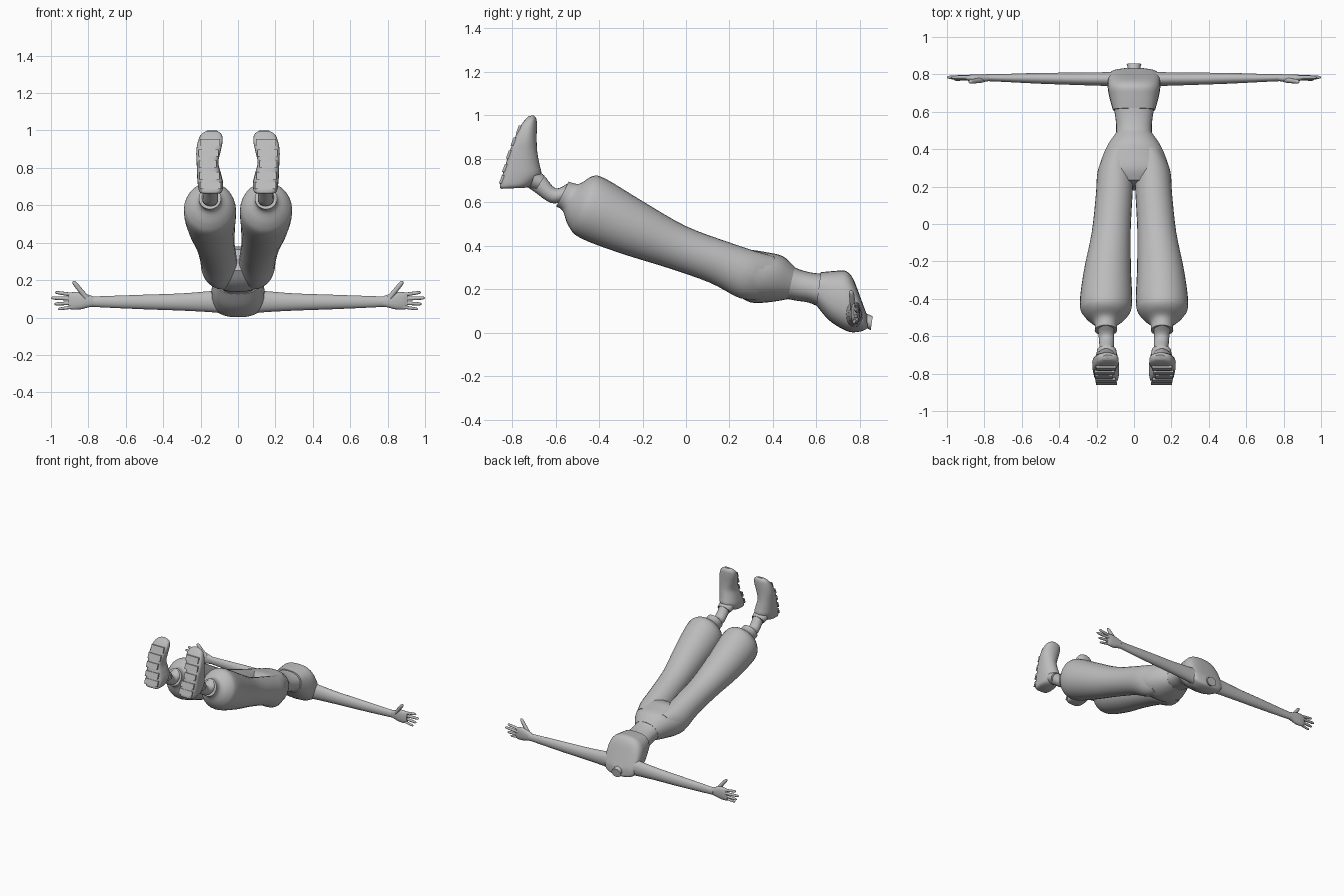
import bpy, bmesh, math
from mathutils import Vector as V

grey = bpy.data.materials.new("plain_grey")
grey.diffuse_color = (0.5, 0.5, 0.5, 1)


def finish(name, bm, mirror, angle=40):
    bmesh.ops.recalc_face_normals(bm, faces=bm.faces[:])
    me = bpy.data.meshes.new(name)
    bm.to_mesh(me)
    bm.free()
    ob = bpy.data.objects.new(name, me)
    bpy.context.collection.objects.link(ob)
    me.materials.append(grey)
    bpy.ops.object.select_all(action='DESELECT')
    ob.select_set(True)
    bpy.context.view_layer.objects.active = ob
    bpy.ops.object.shade_smooth_by_angle(angle=math.radians(angle))
    if mirror:
        ob.modifiers.new("mirror", 'MIRROR').use_mirror_merge = False
    return ob


def spline(a, b, c, d, t):
    return 0.5 * (2 * b + (c - a) * t + (2 * a - 5 * b + 4 * c - d) * t * t
                  + (3 * b - a - 3 * c + d) * t ** 3)


def loft(name, secs, mirror=False, power=2.0, low_power=None, n=28, steps=4):
    """Skin a row of oval sections, each given as centre, half-axis u, half-axis v."""
    rows = []
    for i in range(len(secs) - 1):
        q = [secs[max(i - 1, 0)], secs[i], secs[i + 1], secs[min(i + 2, len(secs) - 1)]]
        for s in range(steps):
            rows.append([spline(*[k[j] for k in q], s / steps) for j in range(3)])
    rows.append(secs[-1])
    bm = bmesh.new()
    rings = []
    for c, u, v in rows:
        ring = []
        for k in range(n):
            a = 2 * math.pi * k / n
            co, si = math.cos(a), math.sin(a)
            p = 2 / (low_power if low_power and si < 0 else power)
            ring.append(bm.verts.new(c + u * math.copysign(abs(co) ** p, co)
                                     + v * math.copysign(abs(si) ** p, si)))
        rings.append(ring)
    for a, b in zip(rings, rings[1:]):
        for k in range(n):
            bm.faces.new((a[k], a[(k + 1) % n], b[(k + 1) % n], b[k]))
    bm.faces.new(rings[0])
    bm.faces.new(rings[-1])
    return finish(name, bm, mirror)


def slab(x, hw, ty, tz, by, bz):
    """Section from its side profile: upper point, lower point, middle x, half width."""
    t, b = V((x, ty, tz)), V((x, by, bz))
    return (t + b) / 2, V((hw, 0, 0)), (t - b) / 2


def finger(name, a, b, r):
    a, b = V(a), V(b)
    d = (b - a).normalized()
    side = V((0, 1, 0))
    up = d.cross(side).normalized()
    prof = [(0, 1.1), (.45, 1), (.8, .92), (.94, .7), (1, .2)]
    return loft(name, [(a.lerp(b, t), side * r * k, up * r * k) for t, k in prof],
                True, n=12, steps=2)


# Trousers: two flared legs and the hip part
loft("trouser_leg", [slab(*s) for s in [
    (.15, .060, -.540, .695, -.597, .580),
    (.15, .064, -.490, .685, -.567, .560),
    (.15, .115, -.430, .720, -.540, .490),
    (.15, .140, -.370, .708, -.485, .435),
    (.142, .126, -.200, .605, -.300, .365),
    (.122, .104, .000, .490, -.090, .300),
    (.106, .098, .200, .415, .110, .230),
    (.098, .096, .320, .375, .245, .160),
    (.08, .075, .410, .350, .340, .150)]], True)
loft("trouser_hips", [slab(*s) for s in [
    (0, .11, .235, .365, .180, .250),
    (0, .19, .295, .380, .225, .185),
    (0, .178, .370, .370, .295, .140),
    (0, .145, .445, .352, .380, .140),
    (0, .098, .500, .303, .467, .154)]], power=2.2)

# Waist, shirt and neck
loft("waist", [slab(*s) for s in [
    (0, .097, .490, .305, .460, .156),
    (0, .095, .530, .288, .510, .147),
    (0, .100, .580, .276, .565, .138),
    (0, .110, .640, .270, .620, .115)]], power=2.2)
loft("shirt", [slab(*s) for s in [
    (0, .113, .620, .278, .600, .125),
    (0, .130, .685, .284, .655, .060),
    (0, .140, .735, .284, .710, .022),
    (0, .140, .768, .250, .755, .003),
    (0, .134, .798, .175, .795, .004),
    (0, .110, .822, .110, .822, .012),
    (0, .045, .832, .085, .835, .022)]], power=2.6)
loft("neck", [slab(*s) for s in [
    (0, .050, .810, .095, .810, .015),
    (0, .034, .835, .086, .830, .020),
    (0, .040, .859, .076, .850, .012)]], n=20)

# Arms and palms run along x
def across(x, y, z, ry, rz):
    return V((x, y, z)), V((0, ry, 0)), V((0, 0, rz))

loft("arm", [across(*s) for s in [
    (.09, .775, .085, .042, .062), (.15, .775, .085, .037, .056),
    (.30, .776, .083, .033, .046), (.50, .779, .083, .029, .039),
    (.70, .781, .084, .021, .031), (.79, .783, .085, .019, .027)]], True)
loft("palm", [across(*s) for s in [
    (.77, .783, .085, .018, .026), (.80, .780, .088, .020, .034),
    (.84, .779, .090, .021, .046), (.88, .781, .089, .017, .047),
    (.905, .782, .089, .010, .042)]], True, power=2.4, n=20)

# Fingers and thumb
for name, a, b, r in [
        ("index_finger", (.88, .784, .121), (.978, .784, .135), .0095),
        ("middle_finger", (.88, .787, .100), (1.0, .784, .105), .010),
        ("ring_finger", (.88, .784, .078), (.982, .780, .072), .0095),
        ("little_finger", (.87, .778, .058), (.962, .772, .045), .0085),
        ("thumb", (.81, .770, .105), (.882, .760, .194), .013)]:
    finger(name, a, b, r)

# Ankles
loft("ankle", [slab(*s) for s in [
    (.15, .044, -.540, .690, -.570, .600),
    (.147, .041, -.600, .664, -.625, .598),
    (.145, .038, -.660, .730, -.700, .650),
    (.145, .036, -.720, .755, -.745, .680)]], True, n=20)

# Shoes point upward with the sole towards the front
loft("shoe", [slab(x, hw, ty, z + dz, by, z) for x, hw, ty, z, dz, by in [
    (.146, .045, -.735, .662, .005, -.848),
    (.146, .062, -.705, .672, .010, -.857),
    (.148, .068, -.667, .715, .012, -.848),
    (.155, .064, -.674, .765, .010, -.832),
    (.163, .058, -.684, .825, .005, -.815),
    (.158, .065, -.687, .885, .005, -.792),
    (.148, .066, -.686, .940, .005, -.768),
    (.142, .054, -.688, .978, .005, -.742),
    (.140, .028, -.700, .996, .004, -.725)]], True, low_power=4)
loft("shoe_collar", [slab(*s) for s in [
    (.146, .050, -.650, .722, -.690, .655),
    (.146, .058, -.690, .745, -.720, .664)]], True, n=20)

# Tread bars across each sole
bm = bmesh.new()
for x, y, z, hw in [(.147, -.848, .705, .055), (.152, -.834, .758, .054),
                    (.162, -.816, .820, .047), (.158, -.794, .880, .053),
                    (.149, -.770, .935, .053)]:
    vs = bmesh.ops.create_cube(bm, size=1)["verts"]
    for v in vs:
        p = v.co.copy()
        v.co = V((x + p.x * 2 * hw, y + p.y * .012 + p.z * .014, z + p.z * .038))
finish("sole_treads", bm, True, 20)
